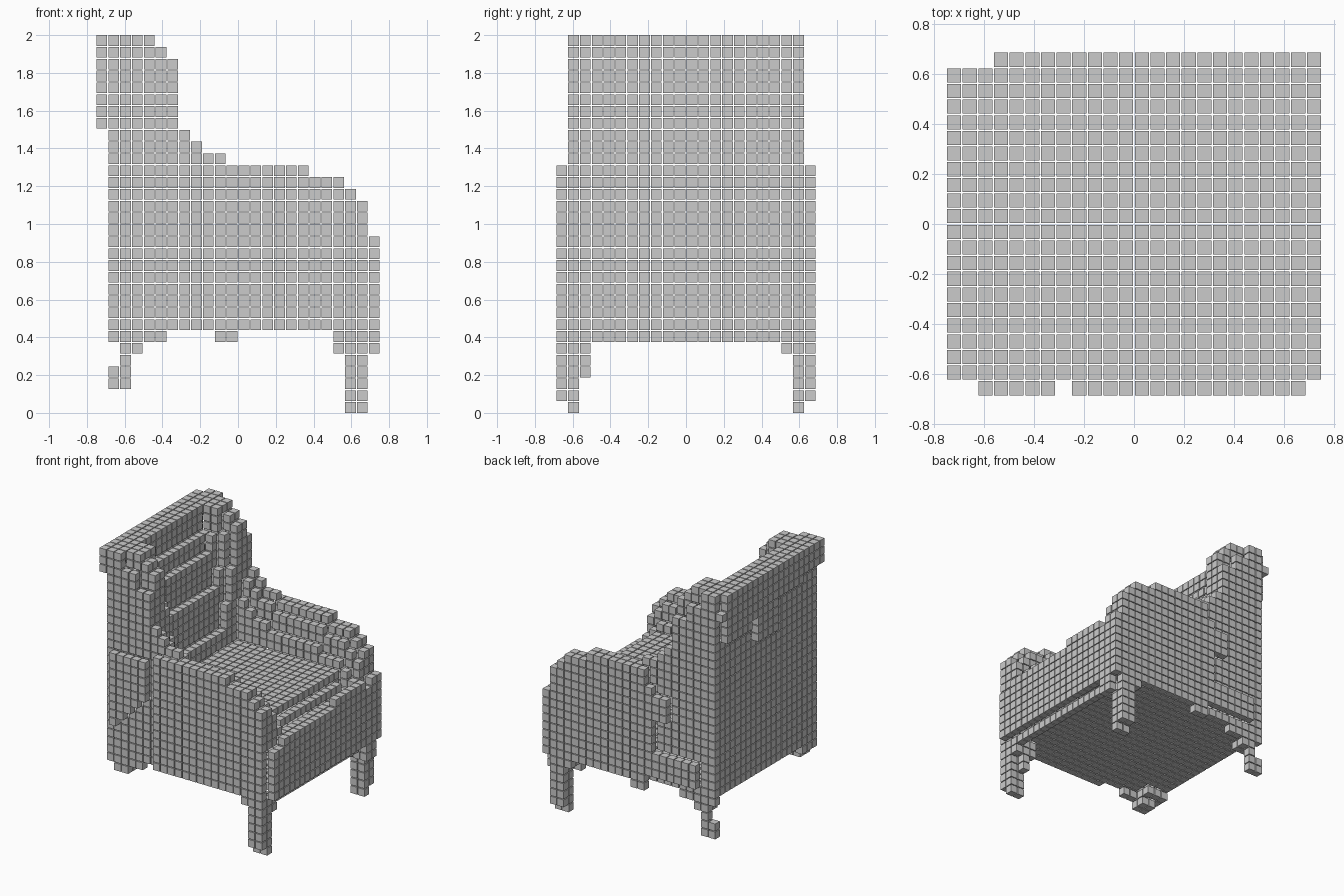
import bpy
import bmesh
from mathutils import Vector

cube = bpy.data.objects.get("Cube")
if cube:
    bpy.data.objects.remove(cube, do_unlink=True)

# Grid of small blocks with narrow gaps between them
PITCH = 2 / 31.9
SIZE = PITCH * 0.9
NX, NY = 24, 22


def box(i0, i1, j0, j1, k0, k1):
    """Inclusive block of grid cells."""
    return {(i, j, k)
            for i in range(i0, i1 + 1)
            for j in range(j0, j1 + 1)
            for k in range(k0, k1 + 1)}


def mirror(cells):
    return {(i, NY - 1 - j, k) for i, j, k in cells}


def arm_top(i):
    """Height of the sloping arm line at column i."""
    for end, top in ((6, 24), (7, 23), (8, 22), (10, 21), (17, 20),
                     (20, 19), (21, 18), (22, 17)):
        if i <= end:
            return top
    return 14


# Backrest: flat rear wall, rolled top, side wings and padded centre
back = box(1, 2, 1, 20, 7, 31) | box(0, 0, 10, 13, 24, 26) | box(0, 0, 20, 20, 29, 29)
for j in range(1, 20):
    back |= box(0, 0, j, j, 29 - j // 5, 31)
wing = box(2, 6, 2, 3, 7, 29) | box(2, 6, 1, 1, 7, 27) | box(2, 5, 2, 3, 30, 30)
wing |= box(2, 4, 2, 4, 24, 31) | box(2, 4, 1, 1, 28, 29)
back |= wing | mirror(wing)
for j in range(4, 18):
    bow = 0.25 * max(0, abs(j - 10.5) - 4) ** 2
    for k in range(7, 29):
        lean = 3.2 + (28 - k) * 0.22
        back |= box(2, round(min(lean + bow, 6)), j, j, k, k)


# Arms: stepped roll, lower toward the seat
def arm(outer_start, front_end):
    cells = set()
    for i in range(2, NX):
        top = arm_top(i)
        for j, drop in ((0, 0), (1, 0), (2, 1), (3, 3)):
            if j == 0 and not outer_start <= i <= front_end:
                continue
            limit = min(top, 20) if j == 0 else top - drop
            cells |= box(i, i, j, j, 7, max(limit, 13))
    return cells


near_arm = arm(8, 22) - box(23, 23, 1, 2, 13, 14)
for i in range(2, 7):
    near_arm |= box(i, i, 0, 0, 9 + i, 19)
far_arm = arm(10, 23) | box(3, 9, 0, 0, 8, 10) | box(10, 11, 0, 0, 6, 6)
far_arm |= box(7, 8, 0, 0, 15, 17) | box(9, 9, 0, 0, 11, 18)
far_arm = mirror(far_arm)

# Seat cushion and front rail with a recessed lower batten
seat = box(3, 20, 4, 17, 7, 15) | box(21, 21, 5, 16, 7, 14)
rail = box(21, 23, 3, 18, 7, 13) | box(23, 23, 13, 18, 14, 14)
rail |= box(22, 22, 3, 18, 6, 6)

# Front legs, tapering down
front_leg = box(20, 22, 0, 2, 6, 6) | box(21, 22, 0, 2, 5, 5) | box(20, 20, 2, 2, 5, 5)
front_leg |= box(21, 22, 0, 1, 1, 4) | box(21, 22, 1, 1, 0, 0)
near_front_leg = front_leg | box(21, 21, 2, 2, 3, 4)
far_front_leg = mirror(front_leg | box(23, 23, 1, 2, 5, 6))

# Back legs: a worn stub on one side, a kicked-back leg on the other
near_back_leg = box(1, 5, 1, 1, 6, 6) | box(1, 3, 2, 3, 6, 6) | box(2, 3, 1, 2, 5, 5)
far_back_leg = box(1, 5, 20, 20, 6, 6) | box(2, 3, 19, 20, 5, 5)
far_back_leg |= box(2, 2, 20, 20, 2, 4) | box(1, 1, 20, 20, 2, 3)

parts = {
    "backrest": back,
    "near_arm": near_arm,
    "far_arm": far_arm,
    "seat_cushion": seat,
    "front_rail": rail,
    "near_front_leg": near_front_leg,
    "far_front_leg": far_front_leg,
    "near_back_leg": near_back_leg,
    "far_back_leg": far_back_leg,
}
filled = set().union(*parts.values())
STEPS = ((1, 0, 0), (-1, 0, 0), (0, 1, 0), (0, -1, 0), (0, 0, 1), (0, 0, -1))


def exposed(cell):
    return any(tuple(a + b for a, b in zip(cell, s)) not in filled for s in STEPS)


# One block shape, repeated over the exposed cells of each part
bm = bmesh.new()
bmesh.ops.create_cube(bm, size=SIZE)
bm.verts.index_update()
block_verts = [v.co.copy() for v in bm.verts]
block_faces = [[v.index for v in f.verts] for f in bm.faces]
bm.free()

used = set()
for name, cells in parts.items():
    verts, faces = [], []
    for i, j, k in sorted(cells - used):
        if not exposed((i, j, k)):
            continue
        centre = Vector(((i - (NX - 1) / 2) * PITCH,
                         (j - (NY - 1) / 2) * PITCH,
                         k * PITCH + SIZE / 2))
        base = len(verts)
        verts += [centre + v for v in block_verts]
        faces += [[base + n for n in f] for f in block_faces]
    used |= cells
    mesh = bpy.data.meshes.new(name)
    mesh.from_pydata(verts, [], faces)
    mesh.update()
    bpy.context.collection.objects.link(bpy.data.objects.new(name, mesh))
